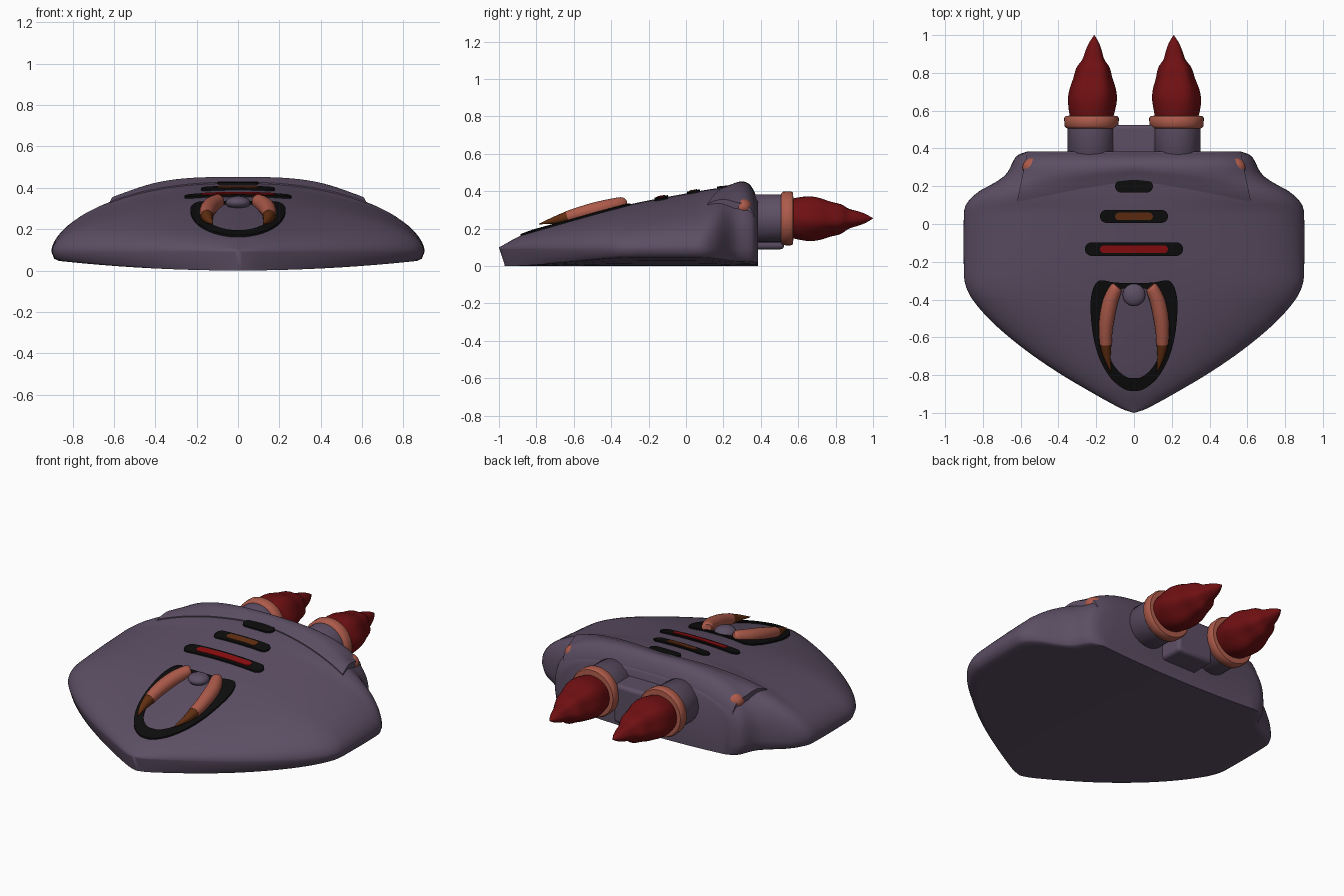
import bpy, bmesh, math
from mathutils import Vector

if "Cube" in bpy.data.objects:
    bpy.data.objects.remove(bpy.data.objects["Cube"])


def material(name, rgb):
    m = bpy.data.materials.new(name)
    m.diffuse_color = (*rgb, 1)
    m.use_nodes = True
    m.node_tree.nodes["Principled BSDF"].inputs["Base Color"].default_value = m.diffuse_color
    return m


PURPLE = material("dusky purple", (0.108, 0.077, 0.128))
ORANGE = material("terracotta", (0.42, 0.105, 0.07))
BROWN = material("burnt brown", (0.12, 0.028, 0.006))
RED = material("flame red", (0.16, 0.005, 0.006))
BRIGHT = material("bright red", (0.26, 0.004, 0.005))
BLACK = material("black", (0.004, 0.004, 0.004))


def spline(table, t):
    """Smooth interpolation through (position, value) pairs."""
    if t <= table[0][0]:
        return table[0][1]
    if t >= table[-1][0]:
        return table[-1][1]
    i = next(k for k in range(len(table) - 1) if t <= table[k + 1][0])

    def slope(k):
        a, b = table[max(k - 1, 0)], table[min(k + 1, len(table) - 1)]
        return (b[1] - a[1]) / (b[0] - a[0])
    (x0, y0), (x1, y1) = table[i], table[i + 1]
    d, s = x1 - x0, (t - x0) / (x1 - x0)
    return ((2*s**3 - 3*s*s + 1) * y0 + (s**3 - 2*s*s + s) * d * slope(i)
            + (3*s*s - 2*s**3) * y1 + (s**3 - s*s) * d * slope(i + 1))


def make(name, rows, mat, close=False, caps=False, angle=40):
    """Skin a list of equally long point rows."""
    bm = bmesh.new()
    grid = [[bm.verts.new(p) for p in r] for r in rows]
    n = len(rows[0])
    for a, b in zip(grid, grid[1:]):
        for j in range(n if close else n - 1):
            k = (j + 1) % n
            bm.faces.new((a[j], a[k], b[k], b[j]))
    if caps:
        bm.faces.new(grid[0])
        bm.faces.new(grid[-1])
    bmesh.ops.remove_doubles(bm, verts=bm.verts, dist=0.0002)
    bmesh.ops.recalc_face_normals(bm, faces=bm.faces)
    me = bpy.data.meshes.new(name)
    bm.to_mesh(me)
    bm.free()
    ob = bpy.data.objects.new(name, me)
    bpy.context.collection.objects.link(ob)
    me.materials.append(mat)
    bpy.ops.object.select_all(action='DESELECT')
    ob.select_set(True)
    bpy.context.view_layer.objects.active = ob
    bpy.ops.object.shade_smooth_by_angle(angle=math.radians(angle))
    return ob


# Hull shape: plan half-width and centre height along y
WIDTH = [(-1, 0), (-.985, .05), (-.95, .12), (-.9, .21), (-.8, .38), (-.7, .53), (-.6, .66),
         (-.5, .77), (-.4, .855), (-.33, .89), (-.27, .90), (.06, .90), (.11, .885), (.17, .825),
         (.22, .735), (.26, .68), (.31, .65), (.35, .63), (.37, .605), (.385, .56)]
HEIGHT = [(-1, .10), (-.87, .168), (-.6, .252), (-.3, .33), (0, .388), (.2, .42),
          (.3, .418), (.35, .40), (.385, .36)]
RIM = .09


def hull_z(x, y):
    w = max(spline(WIDTH, y), 1e-5)
    n = 2 + min(max((y - .08) / .25, 0), 1)
    u = min(abs(x) / w, 1)
    return RIM + (spline(HEIGHT, y) - RIM) * (1 - u**n) ** (1 / n)


stations = [-1, -.995, -.985, -.97, -.95, -.925] + [-.9 + i * .0256 for i in range(49)] + [.35, .36, .37, .378, .385]
rows = []
for y in stations:
    w = spline(WIDTH, y)
    row = []
    for i in range(57):
        x = w * math.sin(math.pi * (i / 56 - .5))
        row.append((x, y, hull_z(x, y)))
    shift = .03 * min(1, max(0, (-.3 - y) / .7))
    for f in (.985, .96, .9, .75, .5, .25, 0, -.25, -.5, -.75, -.9, -.96, -.985):
        drop = .05 * (f * w / .9) ** 2
        row.append((f * w, y + shift, drop + (.008 if abs(f) > .98 else 0)))
    rows.append(row)
make("hull", rows, PURPLE, close=True, caps=True, angle=50)

# Raised shoulder plate across the back
LIFT = [(0, .003), (.2, .014), (.45, .03), (.7, .03), (.88, .014), (1, -.006)]
rows = []
for i in range(41):
    s = i / 20 - 1
    row = []
    for j in range(17):
        t = j / 16
        x = s * (.62 - .055 * t)
        front = .225 - .11 * abs(s) ** 1.3
        y = front + (.38 - front) * t
        row.append((x, y, hull_z(x, y) + spline(LIFT, t) + .003))
    lo = lambda p: (p[0], p[1], hull_z(p[0], p[1]) - .03)
    rows.append([lo(row[0])] + row + [lo(row[-1])])
edge = lambda r: [(p[0], p[1], hull_z(p[0], p[1]) - .03) for p in r]
make("shoulder_plate", [edge(rows[0])] + rows + [edge(rows[-1])], PURPLE, angle=30)


def inlay(name, outer, inner, mat, lift):
    """Thin plate between two outlines that follows the hull."""
    on = lambda pts, d: [(x, y, hull_z(x, y) + d) for x, y in pts]
    mid = [((a[0] + b[0]) / 2, (a[1] + b[1]) / 2) for a, b in zip(outer, inner)]
    make(name, [on(outer, -.008), on(outer, lift), on(mid, lift), on(inner, lift),
                on(inner, -.008)], mat, close=True)


def slot(name, y, half, r, mat, lift):
    outer, inner = [], []
    for side in (1, -1):
        for i in range(13):
            a = math.pi * (i / 12 - .5) * side
            outer.append((side * (half - r + r * math.cos(a)), y + r * math.sin(a)))
            inner.append((side * (half - r), y))
        # straight edge between the rounded ends
        for i in range(1, 12):
            x = side * (half - r) * (1 - i / 6)
            outer.append((x, y + r))if side > 0 else outer.append((x, y - r))
            inner.append((x, y))
        if side > 0:
            continue
    # order points around the slot
    order = sorted(range(len(outer)), key=lambda k: math.atan2(outer[k][1] - y, outer[k][0]))
    inlay(name, [outer[k] for k in order], [inner[k] for k in order], mat, lift)


# Slots and their coloured bars
slot("rear_slot", .20, .10, .034, BLACK, .009)
slot("middle_slot", .04, .18, .034, BLACK, .009)
slot("front_slot", -.133, .26, .036, BLACK, .009)
slot("middle_bar", .04, .10, .02, BROWN, .013)
slot("front_bar", -.133, .18, .02, BRIGHT, .013)


def outline(half):
    xs = [(i, p[0]) for i, p in enumerate(half)]
    ys = [(i, p[1]) for i, p in enumerate(half)]
    n = (len(half) - 1) * 4
    right = [(spline(xs, i / 4), spline(ys, i / 4)) for i in range(n + 1)]
    return right + [(-x, y) for x, y in right[-2:0:-1]]


# Egg-shaped black surround
inlay("horn_surround",
      outline([(0, -.313), (.1, -.31), (.185, -.30), (.222, -.36), (.23, -.46), (.215, -.6),
               (.18, -.72), (.12, -.82), (.05, -.875), (0, -.885)]),
      outline([(0, -.335), (.05, -.34), (.10, -.36), (.135, -.40), (.16, -.47), (.158, -.6),
               (.132, -.7), (.09, -.77), (.04, -.81), (0, -.816)]), BLACK, .009)


def tube(name, pts, mat):
    """Round tapered tube through (x, y, z, radius) points."""
    tabs = [[(i, p[k]) for i, p in enumerate(pts)] for k in range(4)]
    n = (len(pts) - 1) * 4
    line = [[spline(t, i / 4) for t in tabs] for i in range(n + 1)]
    rows = []
    for i, p in enumerate(line):
        d = Vector(line[min(i + 1, n)][:3]) - Vector(line[max(i - 1, 0)][:3])
        q = d.to_track_quat('Z', 'Y')
        rows.append([Vector(p[:3]) + q @ Vector((p[3] * math.cos(a), p[3] * math.sin(a), 0))
                     for a in (k * math.tau / 20 for k in range(20))])
    make(name, rows, mat, close=True, caps=True)


def dome(name, loc, scale, mat):
    bpy.ops.mesh.primitive_uv_sphere_add(segments=28, ring_count=16, radius=1, location=loc)
    ob = bpy.context.object
    ob.name, ob.scale = name, scale
    ob.data.materials.append(mat)
    bpy.ops.object.shade_smooth()


# Boss between the horns
dome("horn_boss", (0, -.375, .328), (.06, .06, .032), PURPLE)

FLAME = [(.55, .11), (.60, .122), (.66, .129), (.71, .122), (.77, .102), (.83, .085),
         (.87, .058), (.92, .042), (.96, .026), (1, .001)]
PROFILES = {  # lathe profiles: y, radius
    "engine_pipe": ([(.30, .05), (.325, .105), (.35, .128), (.53, .128)], PURPLE),
    "engine_ring": ([(.505, .10), (.507, .132), (.518, .143), (.56, .145), (.572, .138),
                     (.574, .11)], ORANGE),
}
for side, tag in ((-1, "left"), (1, "right")):
    # Horns with dark tips
    tube(tag + "_horn", [(side * .088, -.33, .338, .024), (side * .098, -.345, .335, .034),
                         (side * .125, -.41, .318, .040), (side * .142, -.49, .300, .040),
                         (side * .150, -.57, .280, .036), (side * .150, -.635, .262, .032)], ORANGE)
    tube(tag + "_horn_tip", [(side * .150, -.632, .263, .031), (side * .143, -.70, .246, .020),
                             (side * .122, -.785, .225, .002)], BROWN)
    # Shoulder studs
    dome(tag + "_stud", (side * .53, .30, .315), (.06, .052, .046), ORANGE)
    # Engines
    cx, cz = side * .225, .255
    for name, (prof, mat) in PROFILES.items():
        make(f"{tag}_{name}", [[(cx + r * math.cos(a), y, cz + r * math.sin(a))
                                for a in (k * math.tau / 36 for k in range(36))]
                               for y, r in prof], mat, close=True, caps=True, angle=50)
    # Fluted flame leaning slightly inward at the tip
    rows = []
    for i in range(37):
        y = .55 + .45 * i / 36
        lean = side * .015 * max(0, (y - .6) / .4)
        ripple = .05 * math.sin(math.pi * i / 36)
        ring = []
        for k in range(40):
            a = k * math.tau / 40
            r = spline(FLAME, y) * (1 + ripple * math.cos(5 * a + 6 * (y - .55)))
            ring.append((cx - lean + r * math.cos(a), y, cz + .92 * r * math.sin(a)))
        rows.append(ring)
    make(tag + "_flame", rows, RED, close=True, caps=True)

# Block joining the engines
bpy.ops.mesh.primitive_cube_add(size=1, location=(0, .44, .205))
block = bpy.context.object
block.name, block.scale = "engine_block", (.24, .17, .23)
bpy.ops.object.transform_apply(location=False, rotation=False, scale=True)
block.data.materials.append(PURPLE)
bev = block.modifiers.new("bevel", 'BEVEL')
bev.width, bev.segments = .02, 3
bpy.ops.object.shade_smooth_by_angle(angle=math.radians(40))
